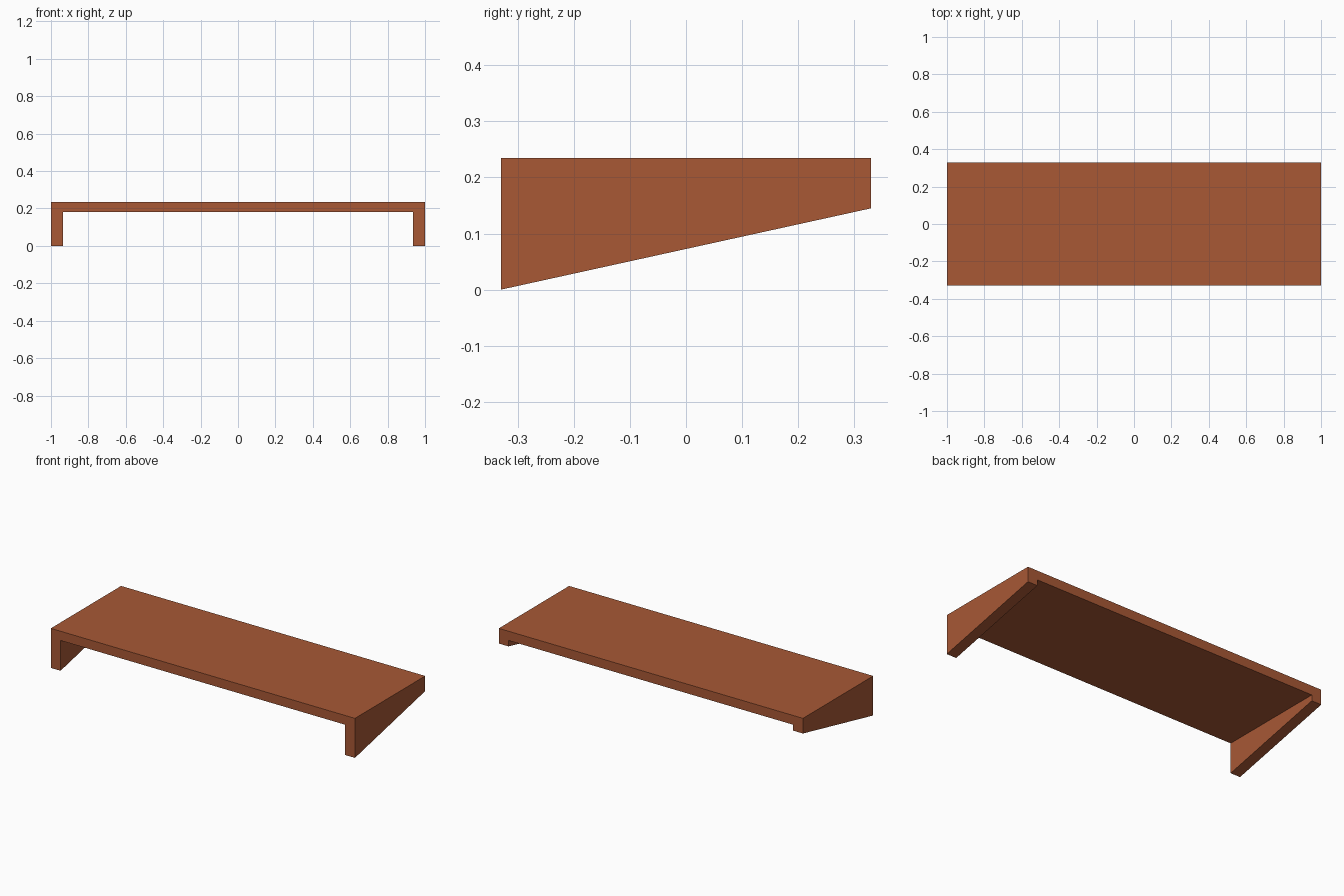
import bpy
import bmesh

if "Cube" in bpy.data.objects:
    bpy.data.objects.remove(bpy.data.objects["Cube"])

HALF_X, HALF_Y = 1.0, 0.33
TOP, UNDER, BACK_FOOT = 0.235, 0.18, 0.145
LEG = 0.064

wood = bpy.data.materials.new("reddish brown wood")
wood.diffuse_color = (0.392, 0.098, 0.036, 1)
wood.use_nodes = True
wood.node_tree.nodes["Principled BSDF"].inputs["Base Color"].default_value = wood.diffuse_color


def extrude_x(name, profile, x0, x1):
    """Extrude a (y, z) profile along x."""
    bm = bmesh.new()
    face = bm.faces.new([bm.verts.new((x0, y, z)) for y, z in profile])
    out = bmesh.ops.extrude_face_region(bm, geom=[face])["geom"]
    verts = [v for v in out if isinstance(v, bmesh.types.BMVert)]
    bmesh.ops.translate(bm, verts=verts, vec=(x1 - x0, 0, 0))
    bmesh.ops.recalc_face_normals(bm, faces=bm.faces)
    mesh = bpy.data.meshes.new(name)
    bm.to_mesh(mesh)
    bm.free()
    mesh.materials.append(wood)
    obj = bpy.data.objects.new(name, mesh)
    bpy.context.collection.objects.link(obj)
    return obj


# Flat top board, running between the side panels
extrude_x("top_board", [(-HALF_Y, UNDER), (HALF_Y, UNDER), (HALF_Y, TOP), (-HALF_Y, TOP)],
          -HALF_X + LEG, HALF_X - LEG)

# Tapered side panels, tall at the front and short at the back
side = [(-HALF_Y, 0), (HALF_Y, BACK_FOOT), (HALF_Y, TOP), (-HALF_Y, TOP)]
extrude_x("left_side_panel", side, -HALF_X, -HALF_X + LEG)
extrude_x("right_side_panel", side, HALF_X - LEG, HALF_X)
